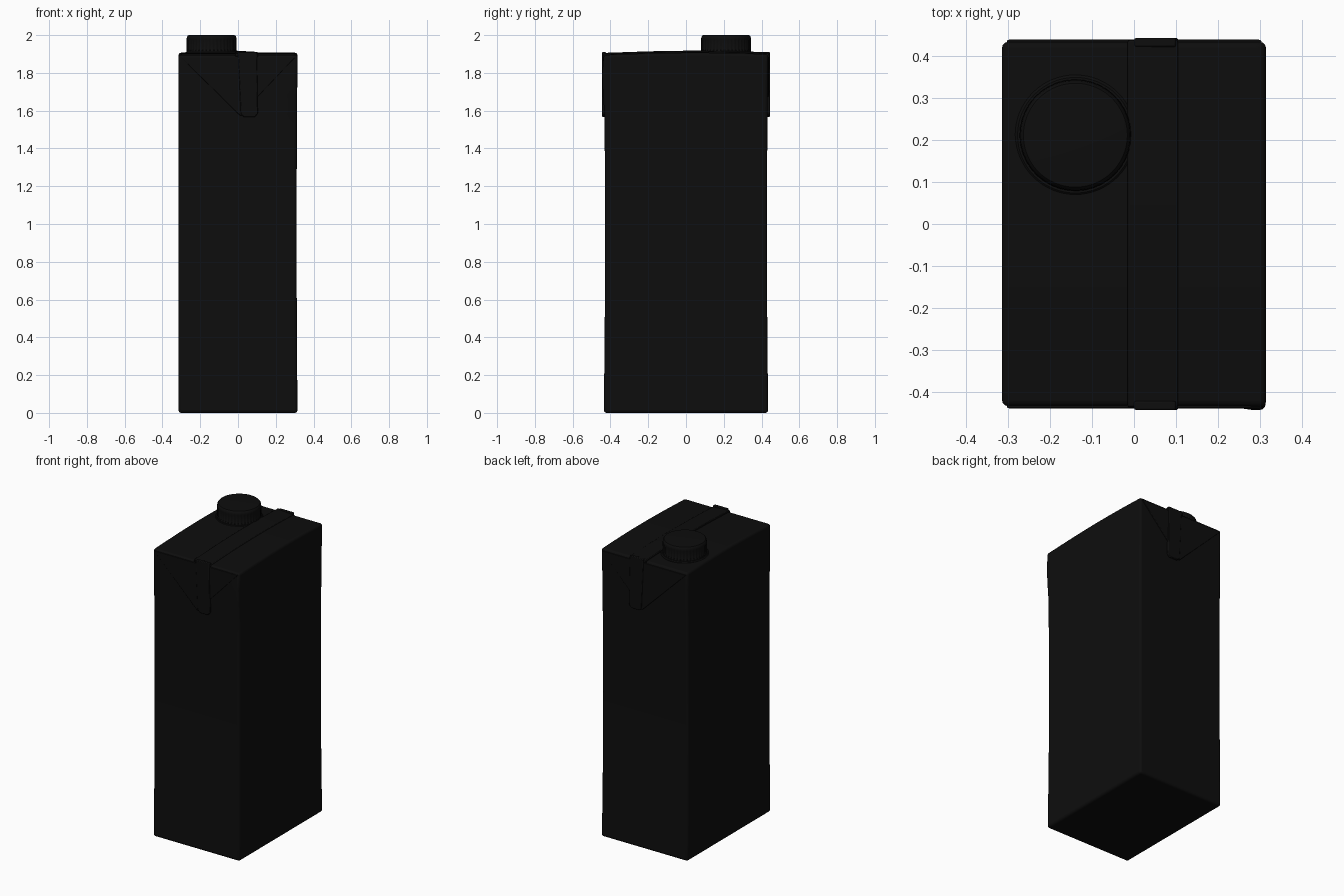
import bpy, bmesh, math
from mathutils import Matrix

if "Cube" in bpy.data.objects:
    bpy.data.objects.remove(bpy.data.objects["Cube"])

HALF_X, HALF_Y, TOP = 0.315, 0.435, 1.895

black = bpy.data.materials.new("carton_black")
black.use_nodes = True
black.diffuse_color = (0.004, 0.004, 0.004, 1)
black.node_tree.nodes["Principled BSDF"].inputs["Base Color"].default_value = (0.004, 0.004, 0.004, 1)


def finish(bm, name, bevel=0.0, segments=2):
    bmesh.ops.recalc_face_normals(bm, faces=bm.faces)
    mesh = bpy.data.meshes.new(name)
    bm.to_mesh(mesh)
    bm.free()
    mesh.materials.append(black)
    obj = bpy.data.objects.new(name, mesh)
    bpy.context.collection.objects.link(obj)
    if bevel:
        mod = obj.modifiers.new("soft_edges", "BEVEL")
        mod.width, mod.segments = bevel, segments
        mod.limit_method, mod.angle_limit = "ANGLE", math.radians(40)
    bpy.ops.object.select_all(action="DESELECT")
    bpy.context.view_layer.objects.active = obj
    obj.select_set(True)
    bpy.ops.object.shade_smooth_by_angle(angle=math.radians(35))
    return obj


def plate(name, outline, to_point, depth, bevel):
    """Extrude a 2D outline; to_point(a, b, d) places it in space."""
    bm = bmesh.new()
    low = [bm.verts.new(to_point(a, b, 0)) for a, b in outline]
    high = [bm.verts.new(to_point(a, b, depth)) for a, b in outline]
    bm.faces.new(low)
    bm.faces.new(high)
    for i in range(len(low)):
        j = (i + 1) % len(low)
        bm.faces.new((low[i], low[j], high[j], high[i]))
    return finish(bm, name, bevel)


def roof(y):
    return TOP + 0.012 * max(0, math.cos(math.pi * (y - 0.05) / 0.95))


# Paper body: slightly pinched waist, gently domed roof, one bulging fold corner
bm = bmesh.new()
bmesh.ops.create_cube(bm, size=2)
bmesh.ops.subdivide_edges(bm, edges=bm.edges[:], cuts=17, use_grid_fill=True)
for v in bm.verts:
    x, y, z = v.co
    h = (z + 1) / 2
    pinch = 1 - 0.015 * math.sin(math.pi * h)
    v.co.x = x * HALF_X * (pinch if x > 0 else 1)
    v.co.y = y * HALF_Y * pinch
    v.co.z = h * roof(v.co.y)
    if y < -0.99:
        v.co.y -= 0.014 * math.exp(-((v.co.x - 0.3) / 0.06) ** 2 - ((v.co.z - 1.75) / 0.08) ** 2)
finish(bm, "carton_body", 0.014, 3)

# Folded triangular flaps with the seam tab, front and back
triangle = [(-0.305, 1.885), (0.305, 1.885), (0.1, 1.67), (0.1, 1.575), (0.01, 1.575)]
tab = [(0.0, 1.91), (0.1, 1.91), (0.105, 1.585), (0.09, 1.567), (0.03, 1.567), (0.015, 1.585)]
for side, sign in (("front", -1), ("back", 1)):
    face = HALF_Y - 0.012
    plate(side + "_flap", triangle, lambda a, b, d: (a, sign * (face + d), b), 0.017, 0.003)
    plate(side + "_tab", tab, lambda a, b, d: (a, sign * (face + d), b), 0.021, 0.004)

# Seam strip lying across the roof, following its dome
seam = [(y, 1.887) for y in (-0.438, 0.44)]
seam += [(y, roof(y) + 0.011) for y in (0.438, 0.3, 0.18, 0.05, -0.08, -0.2, -0.32, -0.436)]
plate("roof_seam", seam, lambda a, b, d: (-0.015 + d, a, b - 0.06 * d), 0.12, 0.004)

# Screw cap: flange, ribbed skirt and rounded rim
CAP = Matrix.Translation((-0.14, 0.212, 0))


def lathe(name, profile, sides, ribs=0.0):
    bm = bmesh.new()
    rings = []
    for r, z, ribbed in profile:
        ring = []
        for i in range(sides):
            a = math.tau * i / sides
            rr = r - (ribs if ribbed and i % 4 > 1 else 0)
            ring.append(bm.verts.new(CAP @ Matrix.Translation((rr * math.cos(a), rr * math.sin(a), z)).to_translation()))
        rings.append(ring)
    for lower, upper in zip(rings, rings[1:]):
        for i in range(sides):
            j = (i + 1) % sides
            bm.faces.new((lower[i], lower[j], upper[j], upper[i]))
    bm.faces.new(rings[0])
    bm.faces.new(rings[-1])
    return finish(bm, name)


lathe("cap_flange", [(0.144, 1.88, 0), (0.144, 1.905, 0), (0.138, 1.91, 0)], 64)
lathe("screw_cap", [(0.133, 1.89, 0), (0.133, 1.918, 0), (0.132, 1.92, 1), (0.132, 1.972, 1),
                    (0.132, 1.98, 0), (0.13, 1.992, 0), (0.124, 1.999, 0), (0.118, 2.0, 0)], 160, 0.003)
